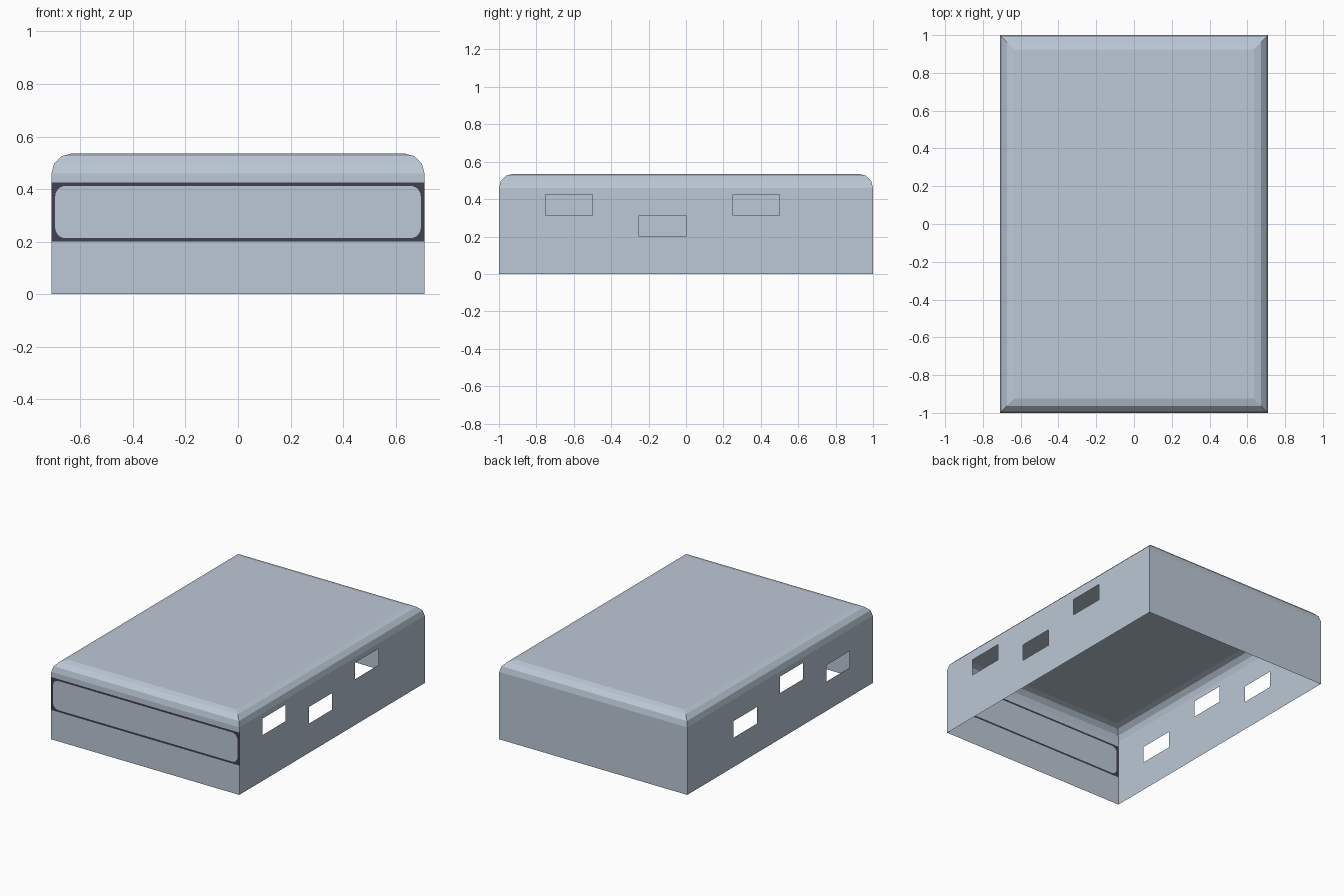
import bpy, bmesh, math

if "Cube" in bpy.data.objects:
    bpy.data.objects.remove(bpy.data.objects["Cube"])

HX, HY = 0.71, 1.0            # half width and half length
TOP, R, STEPS = 0.535, 0.075, 3
LEVELS = [0, 0.2, 0.313, 0.425, TOP - R]


def material(name, rgb):
    m = bpy.data.materials.new(name)
    m.use_nodes = True
    m.diffuse_color = (*rgb, 1)
    m.node_tree.nodes["Principled BSDF"].inputs["Base Color"].default_value = (*rgb, 1)
    return m


shell_grey = material("pale blue grey", (0.50, 0.58, 0.67))
frame_dark = material("dark slate", (0.055, 0.051, 0.082))


def make_object(name, faces, mat, outward=None):
    """Weld a list of polygons into one object, optionally turned toward a direction."""
    bm = bmesh.new()
    for pts in faces:
        bm.faces.new([bm.verts.new(p) for p in pts])
    bmesh.ops.remove_doubles(bm, verts=bm.verts, dist=1e-5)
    bm.normal_update()
    if outward:
        for f in bm.faces:
            if f.normal.dot(outward) < 0:
                f.normal_flip()
    else:
        bmesh.ops.recalc_face_normals(bm, faces=bm.faces)
    mesh = bpy.data.meshes.new(name)
    bm.to_mesh(mesh)
    bm.free()
    mesh.materials.append(mat)
    ob = bpy.data.objects.new(name, mesh)
    bpy.context.collection.objects.link(ob)
    return ob


def side_wall(name, x, low_columns):
    """Long wall with three staggered windows left open in a grid of cells."""
    ys = [-HY, -0.75, -0.5, -0.25, 0, 0.25, 0.5, HY]
    faces = []
    for i in range(len(ys) - 1):
        window_row = (1 if i in low_columns else 2) if i in (1, 3, 5) else None
        for j in range(len(LEVELS) - 1):
            if j != window_row:
                a, b, c, d = ys[i], ys[i + 1], LEVELS[j], LEVELS[j + 1]
                faces.append([(x, a, c), (x, b, c), (x, b, d), (x, a, d)])
    make_object(name, faces, shell_grey, (x, 0, 0))


def end_strip(y, low, high):
    return [(-HX, y, low), (HX, y, low), (HX, y, high), (-HX, y, high)]


# Walls, open underneath
side_wall("left_wall", HX, low_columns=(3,))
side_wall("right_wall", -HX, low_columns=(1, 5))
make_object("back_wall", [end_strip(HY, 0, LEVELS[-1])], shell_grey, (0, 1, 0))
make_object("front_lower_wall", [end_strip(-HY, 0, LEVELS[1])], shell_grey, (0, -1, 0))
make_object("front_upper_wall", [end_strip(-HY, LEVELS[3], LEVELS[4])], shell_grey, (0, -1, 0))

# Lid: mitred rounded border from stacked rectangles, closed by a flat top
rings = []
for k in range(STEPS + 1):
    t = math.pi / 2 * k / STEPS
    inset, z = R * (1 - math.cos(t)), TOP - R + R * math.sin(t)
    rings.append([(sx * (HX - inset), sy * (HY - inset), z)
                  for sx, sy in ((-1, -1), (1, -1), (1, 1), (-1, 1))])
lid = [[lo[i], lo[(i + 1) % 4], hi[(i + 1) % 4], hi[i]]
       for lo, hi in zip(rings, rings[1:]) for i in range(4)]
make_object("lid", lid + [rings[-1]], shell_grey, (0, 0, 1))

# Front panel with rounded corners, and the dark frame filling the space around it
PX, PZ0, PZ1, PR, ARC = 0.696, 0.213, 0.412, 0.04, 6
corners = [(1, 1), (-1, 1), (-1, -1), (1, -1)]
arcs, outer = [], []
for n, (sx, sz) in enumerate(corners):
    cx = sx * (PX - PR)
    cz = PZ1 - PR if sz > 0 else PZ0 + PR
    angles = [math.pi / 2 * (n + k / ARC) for k in range(ARC + 1)]
    arcs.append([(cx + PR * math.cos(a), -HY, cz + PR * math.sin(a)) for a in angles])
    outer.append((sx * HX, -HY, LEVELS[3] if sz > 0 else LEVELS[1]))
frame = []
for n in range(4):
    m = (n + 1) % 4
    frame += [[outer[n], p, q] for p, q in zip(arcs[n], arcs[n][1:])]
    frame.append([outer[n], outer[m], arcs[m][0], arcs[n][-1]])
make_object("front_frame", frame, frame_dark, (0, -1, 0))
make_object("front_panel", [sum(arcs, [])], shell_grey, (0, -1, 0))
